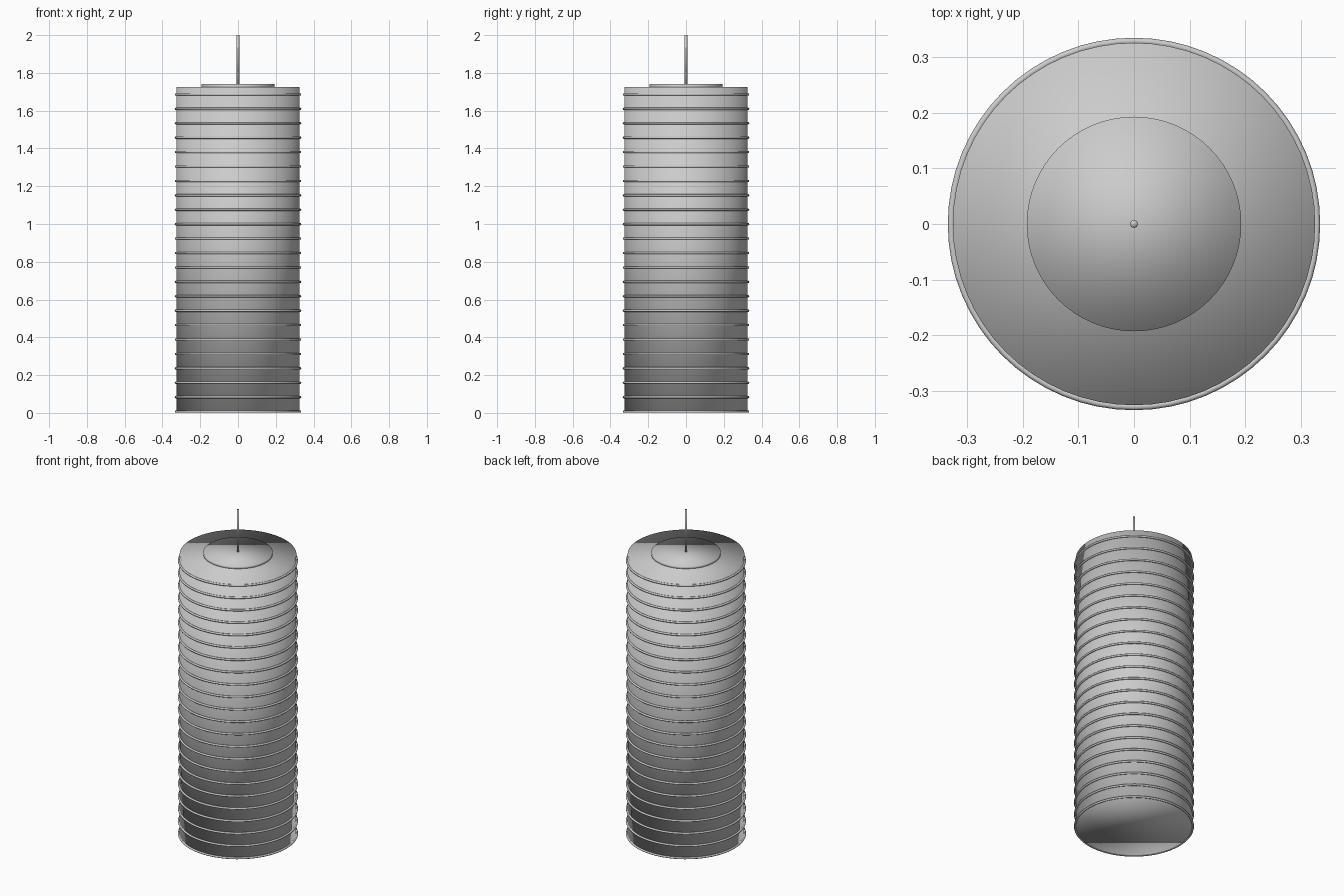
import bpy

if "Cube" in bpy.data.objects:
    bpy.data.objects.remove(bpy.data.objects["Cube"])

SIDES = 64


def cylinder(name, radius, z0, z1, sides=SIDES):
    bpy.ops.mesh.primitive_cylinder_add(vertices=sides, radius=radius, depth=z1 - z0,
                                        location=(0, 0, (z0 + z1) / 2))
    ob = bpy.context.object
    ob.name = name
    bpy.ops.object.shade_smooth()
    return ob


# Closed drum shade, soft-shaded across its caps
cylinder("lamp_shade", 0.326, 0.004, 1.725)

# Ceiling-side disc and hanging cord
cylinder("top_disc", 0.193, 1.72, 1.741)
cylinder("hanging_cord", 0.007, 1.735, 2.0, 16)

# Evenly spaced hoops around the shade
RIBS = 23
for i in range(RIBS):
    z = 0.007 + i * (1.686 - 0.007) / (RIBS - 1)
    bpy.ops.mesh.primitive_torus_add(major_radius=0.329, minor_radius=0.006,
                                     major_segments=SIDES, minor_segments=12,
                                     location=(0, 0, z))
    bpy.context.object.name = f"shade_hoop_{i + 1}"
    bpy.ops.object.shade_smooth()
